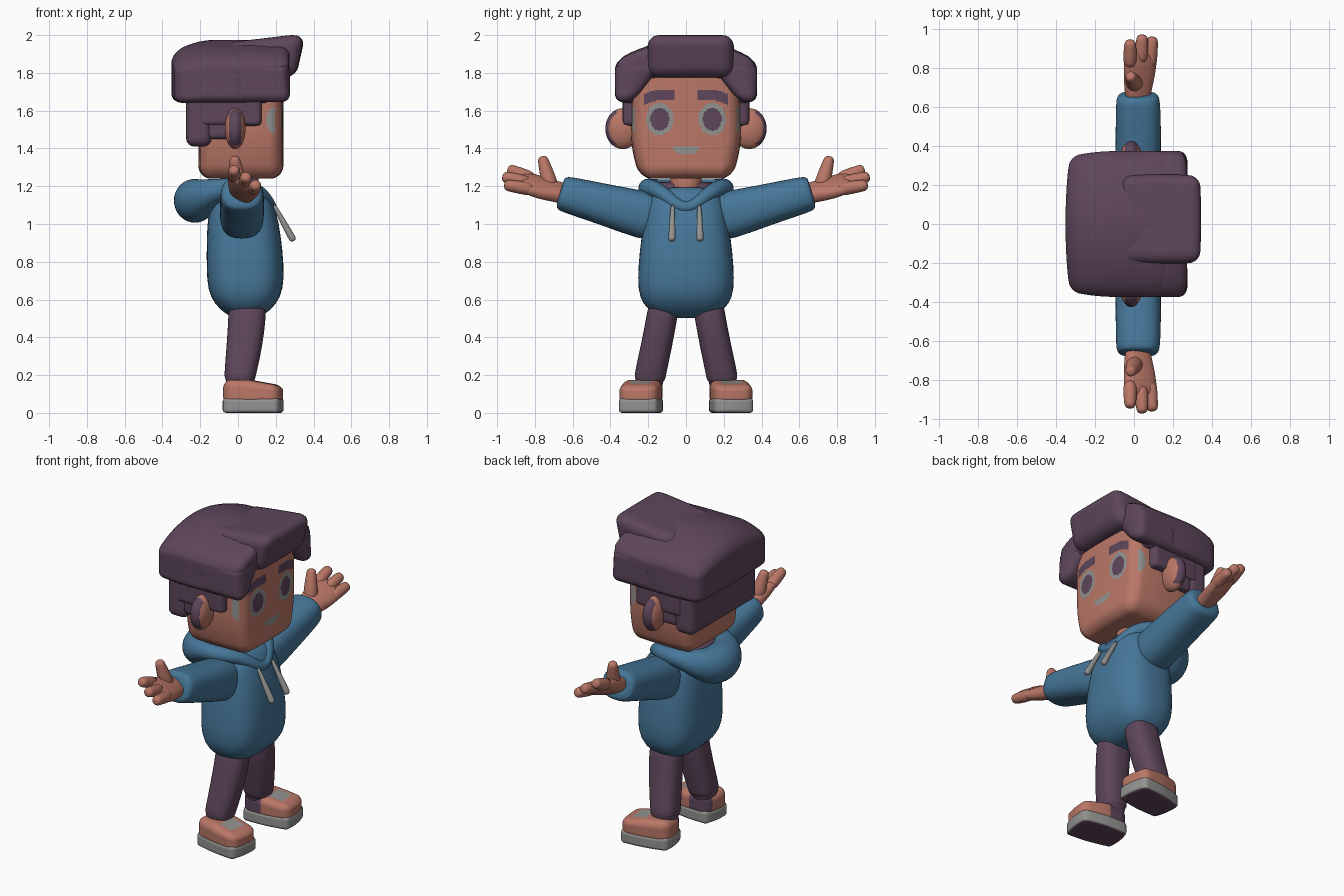
import bpy, bmesh, math
from mathutils import Vector

if "Cube" in bpy.data.objects:
    bpy.data.objects.remove(bpy.data.objects["Cube"])


def material(name, r, g, b):
    m = bpy.data.materials.new(name)
    lin = [((c / 255 + 0.055) / 1.055) ** 2.4 for c in (r, g, b)]
    m.diffuse_color = (*lin, 1)
    m.use_nodes = True
    m.node_tree.nodes["Principled BSDF"].inputs["Base Color"].default_value = m.diffuse_color
    return m


PLUM = material("plum", 94, 70, 91)
SKIN = material("terracotta skin", 186, 119, 103)
BLUE = material("hoodie blue", 70, 119, 153)
GREY = material("light grey", 146, 147, 145)


def finish(name, bm, mats, s, subdiv=0):
    """Mirror in y when s is -1, then make a smooth object."""
    for v in bm.verts:
        v.co.y *= s
    bmesh.ops.recalc_face_normals(bm, faces=bm.faces)
    for f in bm.faces:
        f.smooth = True
    me = bpy.data.meshes.new(name)
    bm.to_mesh(me)
    bm.free()
    for m in mats:
        me.materials.append(m)
    ob = bpy.data.objects.new(name, me)
    bpy.context.collection.objects.link(ob)
    if subdiv:
        mod = ob.modifiers.new("smooth", 'SUBSURF')
        mod.levels = mod.render_levels = subdiv
    return ob


def rbox(name, lo, hi, r, mats, s=1, cuts=18, rule=None, warp=None, corner=0):
    """Rounded box; rule picks a material per face, corner pulls in the plan corners, warp reshapes."""
    lo, hi = Vector(lo), Vector(hi)
    mid, h = (lo + hi) / 2, (hi - lo) / 2
    bm = bmesh.new()
    bmesh.ops.create_cube(bm, size=2)
    bmesh.ops.subdivide_edges(bm, edges=bm.edges[:], cuts=cuts, use_grid_fill=True)
    for v in bm.verts:
        q = Vector([v.co[i] * h[i] for i in range(3)])
        inner = Vector([max(-(h[i] - r), min(h[i] - r, q[i])) for i in range(3)])
        v.co = mid + inner + (q - inner).normalized() * r
    bm.normal_update()
    if rule:
        for f in bm.faces:
            f.material_index = rule(f.calc_center_median(), f.normal)
    for v in bm.verts:
        d = v.co - mid
        k = 1 - corner * (d.x / h.x * d.y / h.y) ** 2
        v.co = mid + Vector((d.x * k, d.y * k, d.z))
        if warp:
            v.co = Vector(warp(*v.co))
    return finish(name, bm, mats, s)


def tube(name, rings, mat, s=1, ref=(1, 0, 0), power=2, closed=False, sides=24):
    """Loft of rings (x, y, z, half width along ref, half width across)."""
    bm = bmesh.new()
    pts = [Vector(r[:3]) for r in rings]
    n = len(pts)
    loops = []
    for i, r in enumerate(rings):
        a, b = (i - 1, (i + 1) % n) if closed else (max(i - 1, 0), min(i + 1, n - 1))
        d = (pts[b] - pts[a]).normalized()
        u = Vector(ref)
        u = (u - d * u.dot(d)).normalized()
        w = d.cross(u)
        loop = []
        for k in range(sides):
            c, t = math.cos(math.tau * k / sides), math.sin(math.tau * k / sides)
            c = math.copysign(abs(c) ** (2 / power), c)
            t = math.copysign(abs(t) ** (2 / power), t)
            loop.append(bm.verts.new(pts[i] + u * c * r[3] + w * t * r[4]))
        loops.append(loop)
    for i in range(n if closed else n - 1):
        A, B = loops[i], loops[(i + 1) % n]
        for k in range(sides):
            j = (k + 1) % sides
            bm.faces.new((A[k], A[j], B[j], B[k]))
    if not closed:
        bm.faces.new(loops[0])
        bm.faces.new(loops[-1])
    return finish(name, bm, [mat], s, 1)


def rod(name, p, q, r0, r1, mat, s):
    """Round-ended finger or cord."""
    p, q = Vector(p), Vector(q)
    e = r1 / (q - p).length
    stops = [(0, r0), (0.5, (r0 + r1) / 2), (1 - e, r1), (1 - 0.4 * e, r1 * 0.92), (1 - 0.08 * e, r1 * 0.6), (1, r1 * 0.25)]
    return tube(name, [(*p.lerp(q, t), r, r) for t, r in stops], mat, s, sides=14)


# head with painted face
def face_paint(c, n):
    y, z = abs(c.y), c.z
    if n.x > 0.5:
        e = ((y - 0.142) ** 2, (z - 1.555) ** 2)
        if e[0] / 0.053 ** 2 + e[1] / 0.06 ** 2 < 1:
            return 1
        if e[0] / 0.077 ** 2 + e[1] / 0.085 ** 2 < 1:
            return 2
        if 0.058 < y < 0.232 and abs(z - 1.683 + 0.9 * max(0, y - 0.14) ** 1.5) < 0.028:
            return 1
        if y < 0.075 and 1.408 - 0.038 * (1 - (y / 0.075) ** 4) < z < 1.41:
            return 2
    elif abs(n.y) > 0.6 and ((c.x - 0.2) / 0.045) ** 2 + ((z - 1.55) / 0.07) ** 2 < 1:
        return 2
    return 0


rbox("head", (-0.21, -0.292, 1.24), (0.24, 0.292, 1.86), 0.07, [SKIN, PLUM, GREY], cuts=90, rule=face_paint,
     corner=0.07, warp=lambda x, y, z: (x, y * (1 - 2.6 * max(0, 1.5 - z) ** 2), z))


# hair: the crown slopes down to both sides and to the back
def crown(x, y, z):
    drop = 0.11 * (abs(y) / 0.375) ** 2 + 0.07 * (max(0, -x - 0.12) / 0.23) ** 2
    return (x, y, z - drop * max(0, (z - 1.64) / 0.335))


rbox("hair_cap", (-0.352, -0.375, 1.64), (0.2, 0.375, 1.975), 0.06, [PLUM], warp=crown, corner=0.08)
rbox("hair_front", (-0.2, -0.375, 1.78), (0.275, 0.375, 1.97), 0.055, [PLUM], warp=crown, corner=0.03)
rbox("hair_quiff", (-0.1, -0.205, 1.775), (0.33, 0.255, 2.0), 0.06, [PLUM], corner=0.03,
     warp=lambda x, y, z: (x + (z - 1.88) * 0.22, y, z - max(0, 0.25 - x) * 0.12 * (z > 1.88)))
rbox("hair_nape", (-0.275, -0.33, 1.41), (-0.14, 0.33, 1.7), 0.045, [PLUM])
rbox("hair_lower", (-0.2, -0.335, 1.52), (0.125, 0.335, 1.7), 0.025, [PLUM])
for s, side in ((1, "left"), (-1, "right")):
    rbox(side + "_hair_lobe", (-0.02, 0.28, 1.645), (0.275, 0.375, 1.86), 0.045, [PLUM], s,
         warp=lambda x, y, z: (x, y - (0.375 - y) / 0.095 * (z - 1.65) * 0.8, z))
    rbox(side + "_hair_behind_ear", (-0.16, 0.2, 1.45), (-0.04, 0.325, 1.6), 0.025, [PLUM], s, cuts=10)

    # ear with dark outer rim
    rbox(side + "_ear", (-1, -1, -1), (1, 1, 1), 1, [SKIN, PLUM], s, cuts=24,
         rule=lambda c, n: int(abs(c.x) < 0.58 and c.y > 0.35 and c.z > -0.8),
         warp=lambda x, y, z: (-0.015 + 0.055 * x, 0.335 + 0.092 * y, 1.505 + 0.108 * z))

    # sleeve
    tube(side + "_sleeve", [(0.02, 0.1, 1.02, 0.11, 0.12), (0.02, 0.22, 1.045, 0.118, 0.13),
                            (0.022, 0.4, 1.095, 0.118, 0.112), (0.022, 0.58, 1.143, 0.116, 0.1),
                            (0.02, 0.645, 1.16, 0.112, 0.094), (0.02, 0.665, 1.165, 0.1, 0.085),
                            (0.02, 0.668, 1.166, 0.06, 0.05)], BLUE, s, power=2.5)

    # hand: slanted palm, three fingers and a thumb
    tube(side + "_palm", [(0.02, 0.6, 1.15, 0.06, 0.045), (0.02, 0.68, 1.17, 0.072, 0.046),
                          (0.028, 0.77, 1.192, 0.09, 0.044), (0.034, 0.85, 1.22, 0.096, 0.034),
                          (0.038, 0.885, 1.228, 0.08, 0.022)], SKIN, s, ref=(0.85, 0, -0.5), power=2.4)
    for i, (p, q) in enumerate((((-0.02, 0.8, 1.235), (-0.02, 0.945, 1.292)),
                                ((0.035, 0.82, 1.215), (0.043, 0.972, 1.252)),
                                ((0.08, 0.8, 1.18), (0.095, 0.962, 1.208)))):
        rod(f"{side}_finger_{i + 1}", p, q, 0.038, 0.032, SKIN, s)
    rod(side + "_thumb", (0.01, 0.71, 1.17), (-0.02, 0.762, 1.358), 0.05, 0.03, SKIN, s)

    # hood cord
    rod(side + "_cord", (0.185, 0.07, 1.11), (0.295, 0.075, 0.91), 0.011, 0.02, GREY, s)

    # trouser leg
    tube(side + "_leg", [(0.05, 0.11, 0.62, 0.1, 0.08), (0.05, 0.125, 0.52, 0.1, 0.082),
                         (0.035, 0.155, 0.36, 0.096, 0.082), (0.012, 0.188, 0.21, 0.084, 0.083),
                         (0.008, 0.192, 0.18, 0.082, 0.082), (0.005, 0.192, 0.168, 0.07, 0.07),
                         (0.0, 0.185, 0.1, 0.055, 0.06)], PLUM, s, power=2.5)

    # shoe, toes turned slightly outward
    def place(x, y, z):
        a = math.radians(8)
        y *= 1 - 0.1 * max(0, -x) / 0.16
        z -= max(0, z - 0.08) * max(0, x + 0.02) * 1.9
        return (0.08 + x * math.cos(a) - y * math.sin(a), 0.235 + x * math.sin(a) + y * math.cos(a), z)

    rbox(side + "_sole", (-0.16, -0.112, 0), (0.16, 0.112, 0.078), 0.02, [GREY, PLUM], s,
         rule=lambda c, n: int(n.z < -0.8), warp=place, corner=0.1)
    rbox(side + "_shoe_upper", (-0.157, -0.108, 0.04), (0.157, 0.108, 0.175), 0.045, [SKIN, GREY, PLUM], s, cuts=28,
         rule=lambda c, n: 2 if c.y < -0.05 and c.x < -0.03 else
         int(n.z > 0.7 and 0.0 < c.x < 0.09 and abs(c.y) < 0.055), warp=place, corner=0.1)

# hoodie body
body = [(0.04, 0.502, 0.04, 0.07), (0.04, 0.51, 0.08, 0.13), (0.04, 0.54, 0.13, 0.2), (0.04, 0.61, 0.19, 0.25),
        (0.04, 0.71, 0.207, 0.258), (0.035, 0.85, 0.203, 0.248), (0.026, 1.0, 0.192, 0.228),
        (0.015, 1.1, 0.172, 0.21), (0.0, 1.155, 0.145, 0.185), (-0.005, 1.175, 0.1, 0.14)]
tube("hoodie_body", [(x, 0, z, hx, hy) for x, z, hx, hy in body], BLUE, power=2.8)

# hood lying round the neck, thicker behind, dipping to a V in front
hood = []
for i in range(32):
    t = math.tau * i / 32
    c = math.cos(t)
    f, b = max(c, 0), max(-c, 0)
    hood.append((-0.03 + 0.2 * c, 0.2 * math.sin(t) * (1 - 0.2 * f * f), 1.19 - 0.105 * f ** 4 - 0.068 * b * b,
                 0.052 - 0.017 * f + 0.068 * b * b, 0.055 - 0.017 * f + 0.06 * b * b))
tube("hood", hood, BLUE, ref=(0, 0, 1), closed=True, sides=16)

# dark lining and neck
tube("hood_lining", [(-0.04, 0, z, a, b) for z, a, b in ((1.12, 0.14, 0.165), (1.2, 0.14, 0.165), (1.228, 0.125, 0.16))], PLUM)
tube("neck", [(0.02, 0, z, 0.09, 0.085) for z in (1.08, 1.15, 1.22, 1.3)], SKIN)
